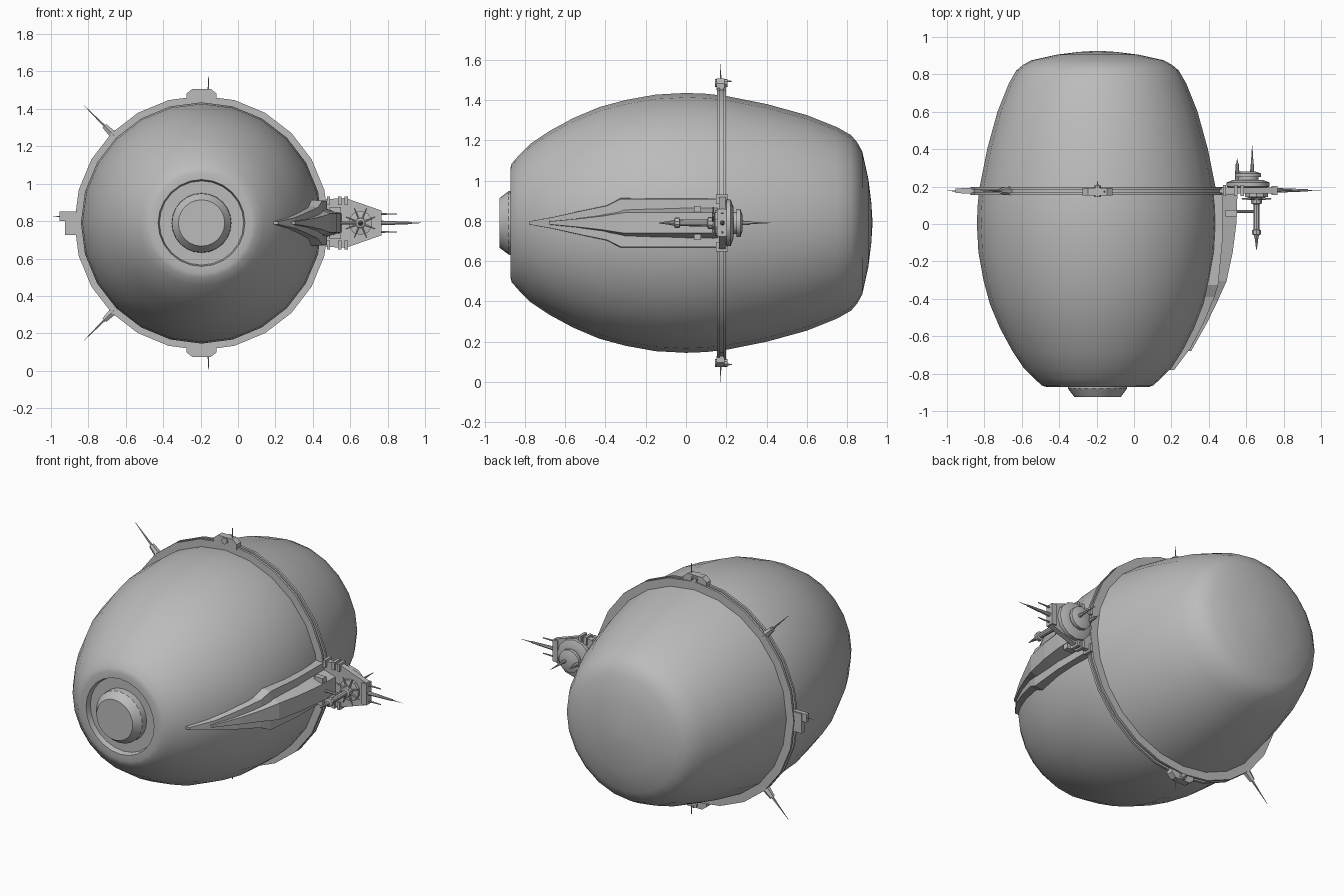
import bpy, bmesh, math
from mathutils import Vector

cube = bpy.data.objects.get("Cube")
if cube:
    bpy.data.objects.remove(cube, do_unlink=True)

CX, CZ = -0.195, 0.79      # main axis of the hull, running along y
PX = 0.655                 # x of the docking mast

grey = bpy.data.materials.new("hull_grey")
grey.use_nodes = True
grey.diffuse_color = (0.5, 0.5, 0.5, 1)
grey.node_tree.nodes["Principled BSDF"].inputs["Base Color"].default_value = (0.5, 0.5, 0.5, 1)


def finish(name, bm, smooth=False):
    bmesh.ops.recalc_face_normals(bm, faces=bm.faces)
    mesh = bpy.data.meshes.new(name)
    bm.to_mesh(mesh)
    bm.free()
    mesh.materials.append(grey)
    obj = bpy.data.objects.new(name, mesh)
    bpy.context.collection.objects.link(obj)
    if smooth:
        bpy.ops.object.select_all(action='DESELECT')
        obj.select_set(True)
        bpy.context.view_layer.objects.active = obj
        bpy.ops.object.shade_smooth_by_angle(angle=math.radians(32))
    return obj


def bridge(bm, loops, closed=False):
    n = len(loops[0])
    pairs = list(zip(loops, loops[1:]))
    if closed:
        pairs.append((loops[-1], loops[0]))
    for a, b in pairs:
        for i in range(n):
            j = (i + 1) % n
            bm.faces.new((a[i], a[j], b[j], b[i]))
    if not closed:
        bm.faces.new(loops[0])
        bm.faces.new(loops[-1])


def revolve(name, profile, cx=CX, cz=CZ, segs=24, closed=False):
    """Turn (y, radius) points around an axis along y."""
    bm = bmesh.new()
    loops = []
    for y, r in profile:
        angles = [math.tau * i / segs for i in range(segs)]
        loops.append([bm.verts.new((cx + r * math.sin(a), y, cz + r * math.cos(a))) for a in angles])
    bridge(bm, loops, closed)
    return finish(name, bm, True)


def prism(name, outline, y0, y1):
    """Extrude an (x, z) outline along y."""
    bm = bmesh.new()
    bridge(bm, [[bm.verts.new((x, y, z)) for x, z in outline] for y in (y0, y1)])
    return finish(name, bm)


def box(name, x0, x1, y0, y1, z0, z1):
    return prism(name, [(x0, z0), (x1, z0), (x1, z1), (x0, z1)], y0, y1)


def rod(name, start, end, r0, r1, segs=8):
    start, end = Vector(start), Vector(end)
    turn = (end - start).to_track_quat('Z', 'Y')
    bm = bmesh.new()
    loops = []
    for p, r in ((start, r0), (end, r1)):
        angles = [math.tau * i / segs for i in range(segs)]
        loops.append([bm.verts.new(p + turn @ Vector((r * math.cos(a), r * math.sin(a), 0))) for a in angles])
    bridge(bm, loops)
    return finish(name, bm, True)


def fin(name, stations, depth, taper):
    """Loft a trapezoid along y; stations are (y, outer x, half width)."""
    bm = bmesh.new()
    loops = []
    for y, x, w in stations:
        corners = ((x - depth, w), (x, w * taper), (x, -w * taper), (x - depth, -w))
        loops.append([bm.verts.new((px, y, CZ + dz)) for px, dz in corners])
    bridge(bm, loops)
    return finish(name, bm)


# Barrel hull with a recessed front opening and a shallow domed back
revolve("hull", [
    (-0.84, 0.15), (-0.84, 0.225), (-0.872, 0.232), (-0.872, 0.27), (-0.865, 0.295),
    (-0.83, 0.335), (-0.77, 0.395), (-0.68, 0.455), (-0.56, 0.52), (-0.43, 0.575),
    (-0.3, 0.61), (-0.15, 0.637), (0, 0.645), (0.1, 0.641), (0.2, 0.63), (0.4, 0.59),
    (0.6, 0.535), (0.75, 0.475), (0.82, 0.435), (0.85, 0.4), (0.875, 0.355),
    (0.905, 0.22), (0.92, 0.1), (0.925, 0.02)])
revolve("front_nozzle", [(-0.83, 0.16), (-0.88, 0.158), (-0.925, 0.124)])

# Grooved equatorial ring
revolve("hull_ring", [
    (0.155, 0.61), (0.155, 0.68), (0.169, 0.68), (0.169, 0.668),
    (0.185, 0.668), (0.185, 0.68), (0.199, 0.68), (0.199, 0.61)], closed=True)

# Sensor pods on the top and bottom of the ring
for side, s in (("top", 1), ("bottom", -1)):
    outline = [(-0.08, 0.66), (-0.08, 0.692), (-0.05, 0.716), (0.05, 0.716), (0.08, 0.692), (0.08, 0.66)]
    prism(side + "_pod", [(CX + x, CZ + s * z) for x, z in outline], 0.152, 0.192)
    revolve(side + "_pod_hub", [(0.145, 0.02), (0.205, 0.02)], CX, CZ + s * 0.695, 10)
    rod(side + "_pod_probe", (CX, 0.19, CZ + s * 0.703), (CX, 0.228, CZ + s * 0.703), 0.007, 0.002)
    rod(side + "_pod_antenna", (CX + 0.037, 0.172, CZ + s * 0.7),
        (CX + 0.037, 0.172, CZ + s * 0.79), 0.005, 0.0008, 6)

    # Diagonal antennas on the right half of the ring
    out = Vector((-1, 0, s)).normalized()
    root = Vector((CX, 0.177, CZ))
    rod(side + "_spike_base", root + out * 0.66, root + out * 0.735, 0.024, 0.016, 6)
    rod(side + "_spike", root + out * 0.73, root + out * 0.89, 0.007, 0.001, 6)

# Stepped tab on the right of the ring
box("tab_upper", -0.955, -0.85, 0.165, 0.19, 0.80, 0.85)
box("tab_lower", -0.925, -0.85, 0.162, 0.193, 0.725, 0.845)
rod("tab_antenna", (-0.95, 0.177, 0.825), (-1, 0.177, 0.825), 0.003, 0.0006, 6)

# Layered fin following the left side of the hull
fin("fin_base", [(-0.78, 0.215, 0.008), (-0.66, 0.305, 0.03), (-0.53, 0.372, 0.06),
                 (-0.39, 0.43, 0.09), (-0.325, 0.45, 0.125), (-0.1, 0.472, 0.125),
                 (0.16, 0.475, 0.125)], 0.09, 0.95)
fin("fin_ridge", [(-0.68, 0.305, 0.012), (-0.53, 0.39, 0.035), (-0.41, 0.448, 0.058),
                  (-0.305, 0.495, 0.085), (-0.15, 0.528, 0.085), (0, 0.547, 0.085),
                  (0.16, 0.553, 0.085)], 0.11, 0.6)

# Pylon plate outside the ring, with clamps
half = [(0.43, 0.125), (0.575, 0.133), (0.762, 0.068)]
prism("pylon_plate", [(x, CZ + z) for x, z in half] + [(x, CZ - z) for x, z in reversed(half)], 0.163, 0.196)
box("pylon_edge", 0.735, 0.768, 0.155, 0.204, CZ - 0.066, CZ + 0.066)
for side, s in (("upper", 1), ("lower", -1)):
    for i, x in enumerate((0.475, 0.535, 0.57)):
        z0, z1 = sorted((CZ + s * 0.095, CZ + s * 0.142))
        box(f"{side}_clamp_{i}", x, x + 0.018, 0.15, 0.208, z0, z1)
    z0, z1 = sorted((CZ + s * 0.055, CZ + s * 0.085))
    box(side + "_fin_block", 0.49, 0.55, 0.04, 0.075, z0, z1)
    rod(side + "_side_spike", (0.75, 0.18, CZ + s * 0.048), (0.85, 0.18, CZ + s * 0.048), 0.006, 0.003, 6)
rod("side_spike", (0.75, 0.18, CZ), (0.93, 0.18, CZ), 0.013, 0.006)
rod("side_spike_tip", (0.93, 0.18, CZ), (1, 0.18, CZ), 0.003, 0.0006, 6)

# Stacked hub behind the pylon, with two rear spikes
revolve("rear_hub", [(0.19, 0.085), (0.2, 0.115), (0.222, 0.115), (0.235, 0.08), (0.235, 0.055),
                     (0.25, 0.055), (0.25, 0.07), (0.27, 0.07), (0.28, 0.04)], 0.61, CZ, 12)
for i, (x, tip) in enumerate(((0.552, 0.35), (0.632, 0.42))):
    rod(f"rear_spike_base_{i}", (x, 0.22, CZ), (x, 0.32, CZ), 0.014, 0.009)
    rod(f"rear_spike_{i}", (x, 0.31, CZ), (x, tip, CZ), 0.008, 0.001, 6)

# Docking mast pointing forward, with its collar and crossbar
revolve("mast", [(0.17, 0.065), (0.145, 0.065), (0.14, 0.03), (0.11, 0.03), (0.105, 0.018),
                 (-0.03, 0.016), (-0.033, 0.026), (-0.055, 0.026), (-0.06, 0.014),
                 (-0.08, 0.01), (-0.135, 0.002)], PX, CZ, 10)
rod("mast_crossbar", (0.53, 0.067, CZ), (PX, 0.067, CZ), 0.008, 0.008)

# Star of spokes around the mast root
for i in range(8):
    a = math.tau * (i + 0.5) / 8
    d = Vector((math.cos(a), 0, math.sin(a)))
    c = Vector((PX, 0.135, CZ))
    rod(f"mast_spoke_{i}", c, c + d * 0.085, 0.009, 0.003, 6)
